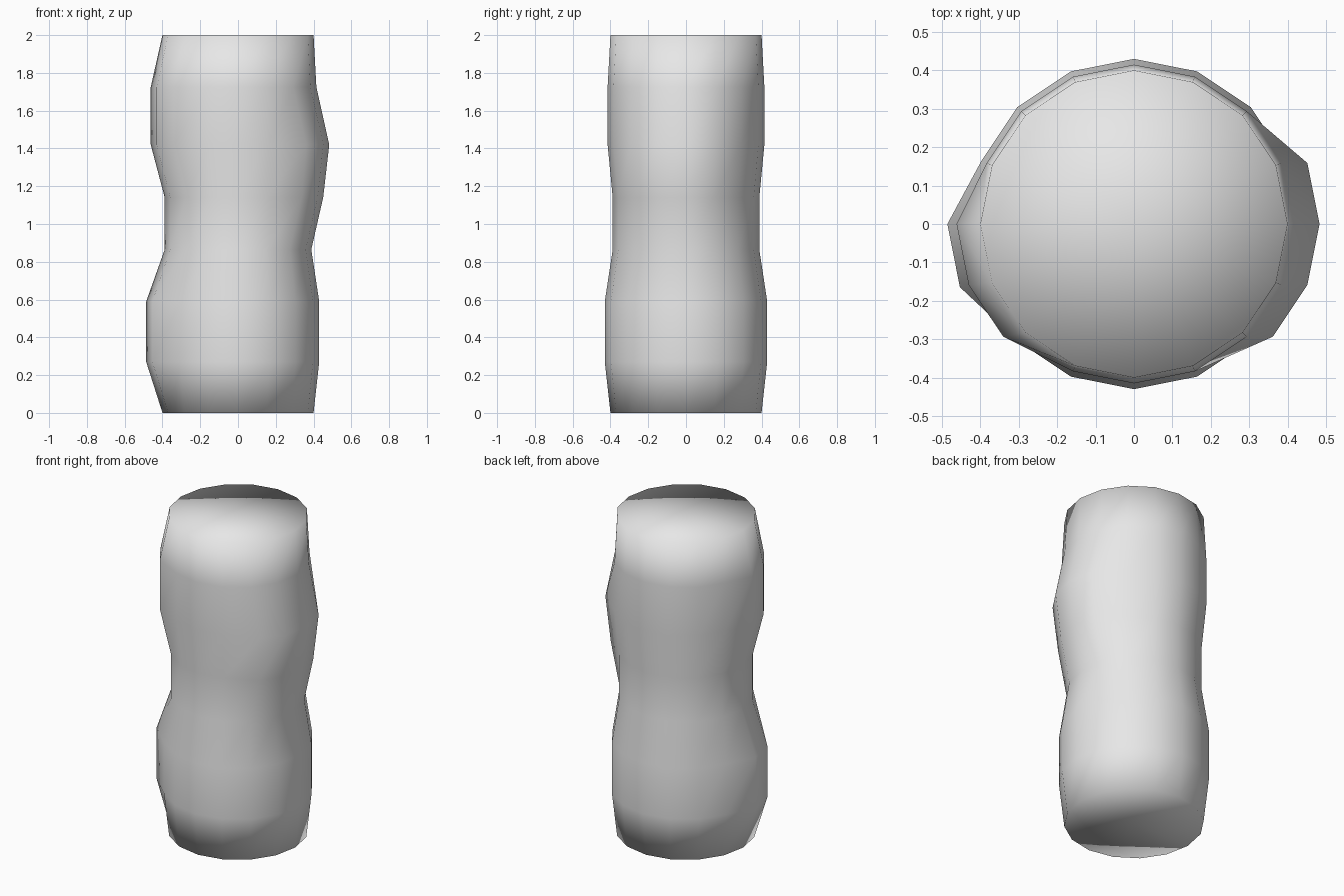
import bpy, bmesh, math

cube = bpy.data.objects.get("Cube")
if cube:
    bpy.data.objects.remove(cube, do_unlink=True)

SIDES = 16
# Height and base radius of each ring, bottom to top
RINGS = [(0, .40), (.27, .43), (.59, .43), (.865, .388),
         (1.14, .388), (1.42, .415), (1.725, .415), (2, .40)]
# Bulges: rings, columns around the ring, sideways shift
BULGES = [((1, 2), (8, 9), -.056),
          ((5, 6), (8, 9, 10), -.047),
          ((5,), (14, 15, 0, 1), .068),
          ((4,), (14, 15, 0, 1), .063)]

# Column body as a stack of rings
bm = bmesh.new()
rings = []
for z, r in RINGS:
    angles = [math.tau * i / SIDES for i in range(SIDES)]
    rings.append([bm.verts.new((r * math.cos(a), r * math.sin(a), z)) for a in angles])

# Push the bulges sideways
for levels, columns, shift in BULGES:
    for level in levels:
        for column in columns:
            rings[level][column].co.x += shift

# Side walls
for low, high in zip(rings, rings[1:]):
    for i in range(SIDES):
        j = (i + 1) % SIDES
        bm.faces.new((low[i], low[j], high[j], high[i]))

# Flat end caps as fans
for ring, z in ((rings[0], 0), (rings[-1], 2)):
    centre = bm.verts.new((0, 0, z))
    for i in range(SIDES):
        bm.faces.new((ring[i], ring[(i + 1) % SIDES], centre))

bmesh.ops.recalc_face_normals(bm, faces=bm.faces[:])
for face in bm.faces:
    face.smooth = True

mesh = bpy.data.meshes.new("lumpy_column")
bm.to_mesh(mesh)
bm.free()
column = bpy.data.objects.new("lumpy_column", mesh)
bpy.context.collection.objects.link(column)

# Plain light grey
grey = bpy.data.materials.new("light_grey")
grey.use_nodes = True
colour = (.8, .8, .8, 1)
grey.diffuse_color = colour
grey.node_tree.nodes["Principled BSDF"].inputs["Base Color"].default_value = colour
mesh.materials.append(grey)
